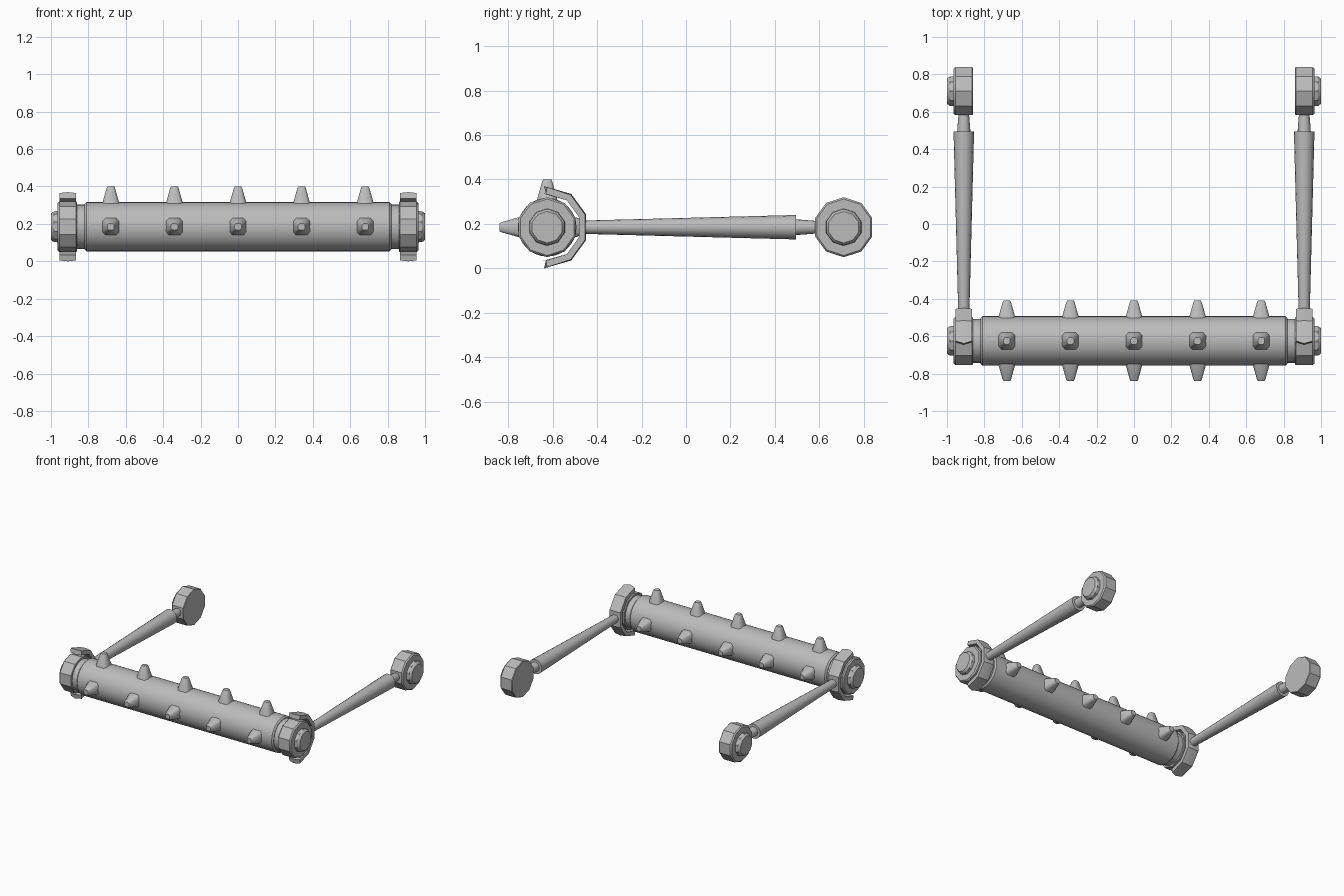
import bpy, bmesh, math
from mathutils import Vector, Matrix

if "Cube" in bpy.data.objects:
    bpy.data.objects.remove(bpy.data.objects["Cube"])

CZ = 0.185            # axle height
FY, RY = -0.625, 0.71  # front drum axle and rear pivot axle
HX = 0.91             # x of arms and brackets

steel = bpy.data.materials.new("plain grey")
steel.diffuse_color = (0.5, 0.5, 0.5, 1)
steel.use_nodes = True
steel.node_tree.nodes["Principled BSDF"].inputs["Base Color"].default_value = steel.diffuse_color


def finish(name, bm, angle=30):
    bmesh.ops.recalc_face_normals(bm, faces=bm.faces)
    me = bpy.data.meshes.new(name)
    bm.to_mesh(me)
    bm.free()
    me.materials.append(steel)
    ob = bpy.data.objects.new(name, me)
    bpy.context.collection.objects.link(ob)
    bpy.ops.object.select_all(action='DESELECT')
    ob.select_set(True)
    bpy.context.view_layer.objects.active = ob
    bpy.ops.object.shade_smooth_by_angle(angle=math.radians(angle))
    return ob


def turned(name, axis, origin, profile, sides, phase=math.pi / 2):
    """Closed turned solid: profile is (distance along axis, radius)."""
    bm = bmesh.new()
    rings = []
    for d, r in profile:
        ring = []
        for k in range(sides):
            a = phase + 2 * math.pi * k / sides
            u, v = r * math.cos(a), r * math.sin(a)
            p = (d, u, v) if axis == 'X' else (u, d, v)
            ring.append(bm.verts.new(Vector(p) + Vector(origin)))
        rings.append(ring)
    for a, b in zip(rings, rings[1:]):
        for k in range(sides):
            j = (k + 1) % sides
            bm.faces.new((a[k], a[j], b[j], b[k]))
    bm.faces.new(rings[0])
    bm.faces.new(rings[-1])
    return finish(name, bm)


def spike(name, x, direction):
    """Four-sided blunt spike with cut corners, pointing out of the drum."""
    bm = bmesh.new()
    rings = []
    for h, w, c in ((0.10, 0.051, 0.018), (0.13, 0.044, 0.016),
                    (0.205, 0.023, 0.009), (0.215, 0.018, 0.008)):
        s = w - c
        pts = [(w, -s), (w, s), (s, w), (-s, w), (-w, s), (-w, -s), (-s, -w), (s, -w)]
        rings.append([bm.verts.new((px, py, h)) for px, py in pts])
    for a, b in zip(rings, rings[1:]):
        for k in range(8):
            j = (k + 1) % 8
            bm.faces.new((a[k], a[j], b[j], b[k]))
    bm.faces.new(rings[0])
    bm.faces.new(rings[-1])
    bm.transform(Matrix.Translation((x, FY, CZ)) @ Matrix.Rotation(direction, 4, 'X'))
    return finish(name, bm, 50)


def bracket(name, x):
    """C-shaped strap following half of the hub's decagon."""
    bm = bmesh.new()
    rows = []
    for k in range(6):
        a = math.radians(-90 + 36 * k)
        end = k in (0, 5)
        row = []
        # section loop: outer edge, outer middle, outer edge, then inner side
        for dx, r in ((-0.045, 0.180), (0, 0.185), (0.045, 0.180),
                      (0.045, 0.150), (0, 0.152), (-0.045, 0.150)):
            shift = 0
            if end:
                shift = (-0.014 if dx == 0 else 0) - (0.006 if r < 0.16 else 0)
            row.append(bm.verts.new((x + dx, FY + r * math.cos(a) + shift,
                                     CZ + r * math.sin(a))))
        rows.append(row)
    for a, b in zip(rows, rows[1:]):
        for k in range(6):
            j = (k + 1) % 6
            bm.faces.new((a[k], a[j], b[j], b[k]))
    bm.faces.new(rows[0])
    bm.faces.new(rows[-1])
    return finish(name, bm)


# roller drum with chamfered ends, and the slimmer axle through it
turned("roller_drum", 'X', (0, FY, CZ),
       [(-0.82, 0.122), (-0.81, 0.132), (0.81, 0.132), (0.82, 0.122)], 32)
turned("roller_axle", 'X', (0, FY, CZ), [(-0.88, 0.118), (0.88, 0.118)], 20)

# three rows of spikes: front, top, back
for label, ang in (("front", math.pi / 2), ("top", 0), ("back", -math.pi / 2)):
    for i in range(5):
        spike(f"spike_{label}_{i + 1}", -0.68 + 0.34 * i, ang)

for side, s in (("left", -1), ("right", 1)):
    # hubs with raised caps
    for label, y in (("front", FY), ("rear", RY)):
        inner = 0.862
        turned(f"{label}_hub_{side}", 'X', (0, y, CZ),
               [(s * inner, 0.132), (s * (inner + 0.004), 0.135),
                (s * 0.955, 0.135), (s * 0.964, 0.127)], 10)
        turned(f"{label}_hub_cap_{side}", 'X', (0, y, CZ),
               [(s * 0.955, 0.084), (s * 0.985, 0.082), (s * 1.0, 0.071)], 10)
    # strap, tapered arm and thin rod
    bracket(f"strap_{side}", s * HX)
    turned(f"arm_{side}", 'Y', (s * HX, 0, CZ), [(-0.46, 0.030), (0.495, 0.055)], 16)
    turned(f"rod_{side}", 'Y', (s * HX, 0, CZ), [(0.48, 0.036), (0.53, 0.033), (0.60, 0.027)], 16)
